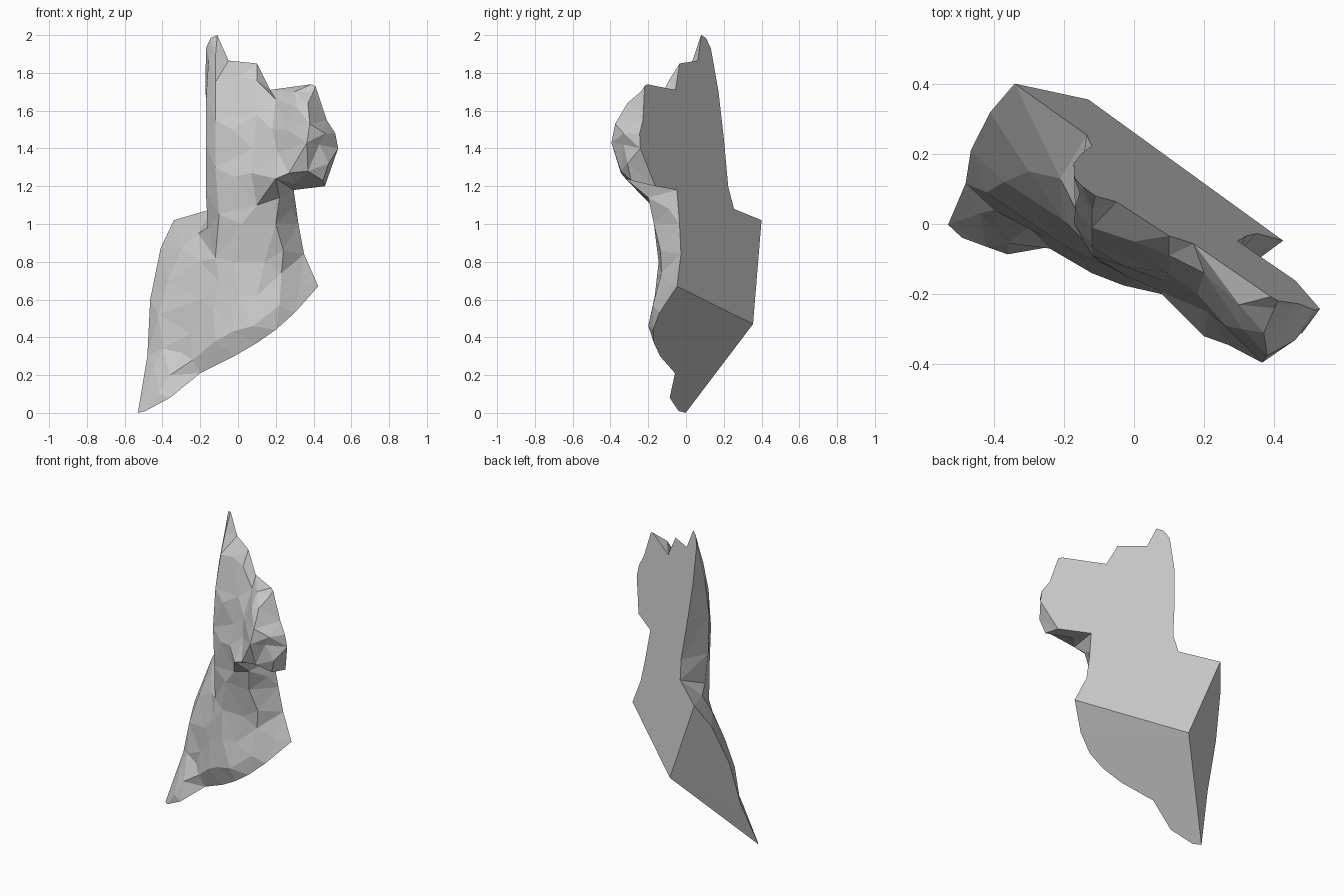
import bpy, bmesh
from mathutils import Vector
from mathutils.geometry import delaunay_2d_cdt

# Three flat cuts meet at one corner and form the back of the fragment
def back(x, z):
    main = 0.349 - 0.663 * x - 0.171 * z
    under = 0.355 - 1.426 * (x + 0.13) + 1.973 * (z - 0.47)
    side = 0.355 + 0.545 * (x + 0.13) + 0.29 * (z - 0.47)
    return min(main, under, side)

CORNER = (-0.13, 0.47)

# Front silhouette (x, z), counter-clockwise from the lowest point
outline = [(-.53, 0), (-.49, .01), (-.36, .08), (-.2, .21), (-.02, .30), (.1, .37),
           (.2, .44), (.3, .53), (.425, .67), (.35, .84), (.32, 1.0), (.295, 1.18),
           (.46, 1.2), (.53, 1.4), (.515, 1.48), (.47, 1.55), (.41, 1.73), (.39, 1.74),
           (.17, 1.71), (.1, 1.85), (-.05, 1.865), (-.11, 2.0), (-.145, 1.985),
           (-.17, 1.93), (-.177, 1.7), (-.177, 1.45), (-.177, 1.2), (-.177, 1.08),
           (-.34, 1.02), (-.41, .87), (-.465, .6), (-.48, .3)]
n = len(outline)

# Relief points (x, z, y): draped base
base = [(-.42, .1, -.065), (-.44, .25, .03), (-.36, .2, -.055), (-.4, .34, .04),
        (-.3, .32, -.01), (-.24, .28, -.07), (-.42, .52, .09), (-.37, .7, .12),
        (-.3, .87, .15), (-.2, .6, -.06), (-.25, .42, -.04), (-.12, .38, -.14),
        (-.1, .7, -.11), (-.13, .55, -.11), (-.02, .8, -.14), (0, .62, -.165),
        (-.03, .43, -.175), (.08, .46, -.2), (.1, .62, -.165), (.14, .8, -.145),
        (.23, .74, -.13), (.22, .57, -.175), (.33, .68, -.09), (-.12, .82, -.07),
        (-.2, .8, .01), (-.21, .95, .13)]
# Upright column: left edge from bottom to top, then its rounded face
column = [(-.16, .98, .03), (-.17, 1.17, .01), (-.17, 1.42, .0), (-.168, 1.68, .045),
          (-.155, 1.88, .09), (-.12, 1.88, .04), (-.12, 1.75, -.01), (-.12, 1.55, -.065),
          (-.12, 1.3, -.09), (-.1, 1.05, -.105), (0, 1.78, -.05), (-.03, 1.5, -.12),
          (-.02, 1.25, -.15), (.02, 1.0, -.16), (.1, 1.76, -.09), (.1, 1.58, -.14),
          (.08, 1.4, -.16), (.07, 1.27, -.19), (.1, 1.1, -.185), (.22, 1.14, -.2),
          (.2, 1.0, -.17), (.24, .86, -.135), (.285, 1.08, -.09)]
# Projecting lobe
lobe = [(.2, 1.66, -.14), (.18, 1.5, -.2), (.21, 1.38, -.25), (.2, 1.24, -.32),
        (.26, 1.5, -.29), (.27, 1.27, -.345), (.3, 1.7, -.23), (.31, 1.62, -.3),
        (.37, 1.64, -.31), (.38, 1.53, -.375), (.365, 1.43, -.395), (.37, 1.28, -.345),
        (.45, 1.23, -.29), (.43, 1.42, -.33), (.46, 1.48, -.33), (.48, 1.32, -.31),
        (.4, 1.7, -.24), (.3, 1.21, -.2)]
relief = base + column + lobe
col, lob = n + len(base), n + len(base) + len(column)

# Forced edges: column left edge, rounded face down to its foot, shoulder, lobe rim
def chain(*ids):
    return list(zip(ids, ids[1:]))

ridges = (chain(n + 23, col, col + 1, col + 2, col + 3, col + 4, 22)
          + chain(n + 23, col + 9, col + 8, col + 7, col + 6, col + 5)
          + chain(col + 10, col + 14, lob)
          + chain(col + 17, lob + 3, lob + 5, lob + 11, lob + 12))

# Rear edge of the column's side wall is undercut
undercut = {24: -.172, 25: -.15, 26: -.12, 27: -.135}

def triangulate(points, edges=()):
    _, _, faces, source, _, _ = delaunay_2d_cdt(
        [Vector(p) for p in points], list(edges), [list(range(n))], 1, 1e-5)
    return [[source[i][0] for i in f] for f in faces]

bm = bmesh.new()
rim = []
for i, (x, z) in enumerate(outline):
    x = undercut.get(i, x)
    rim.append(bm.verts.new((x, back(x, z), z)))

# Sculpted front
front = rim + [bm.verts.new((x, y, z)) for x, z, y in relief]
for f in triangulate(outline + [(x, z) for x, z, _ in relief], ridges):
    bm.faces.new([front[i] for i in f])

# Cut back, with creases running from the corner to the three end points
rear = rim + [bm.verts.new((CORNER[0], back(*CORNER), CORNER[1]))]
flat = [(v.co.x, v.co.z) for v in rear]
for f in triangulate(flat, [(n, 0), (n, 8), (n, 28)]):
    bm.faces.new([rear[i] for i in reversed(f)])

bmesh.ops.recalc_face_normals(bm, faces=bm.faces[:])
mesh = bpy.data.meshes.new("carved_fragment")
bm.to_mesh(mesh)
bm.free()
bpy.context.collection.objects.link(bpy.data.objects.new("carved_fragment", mesh))
